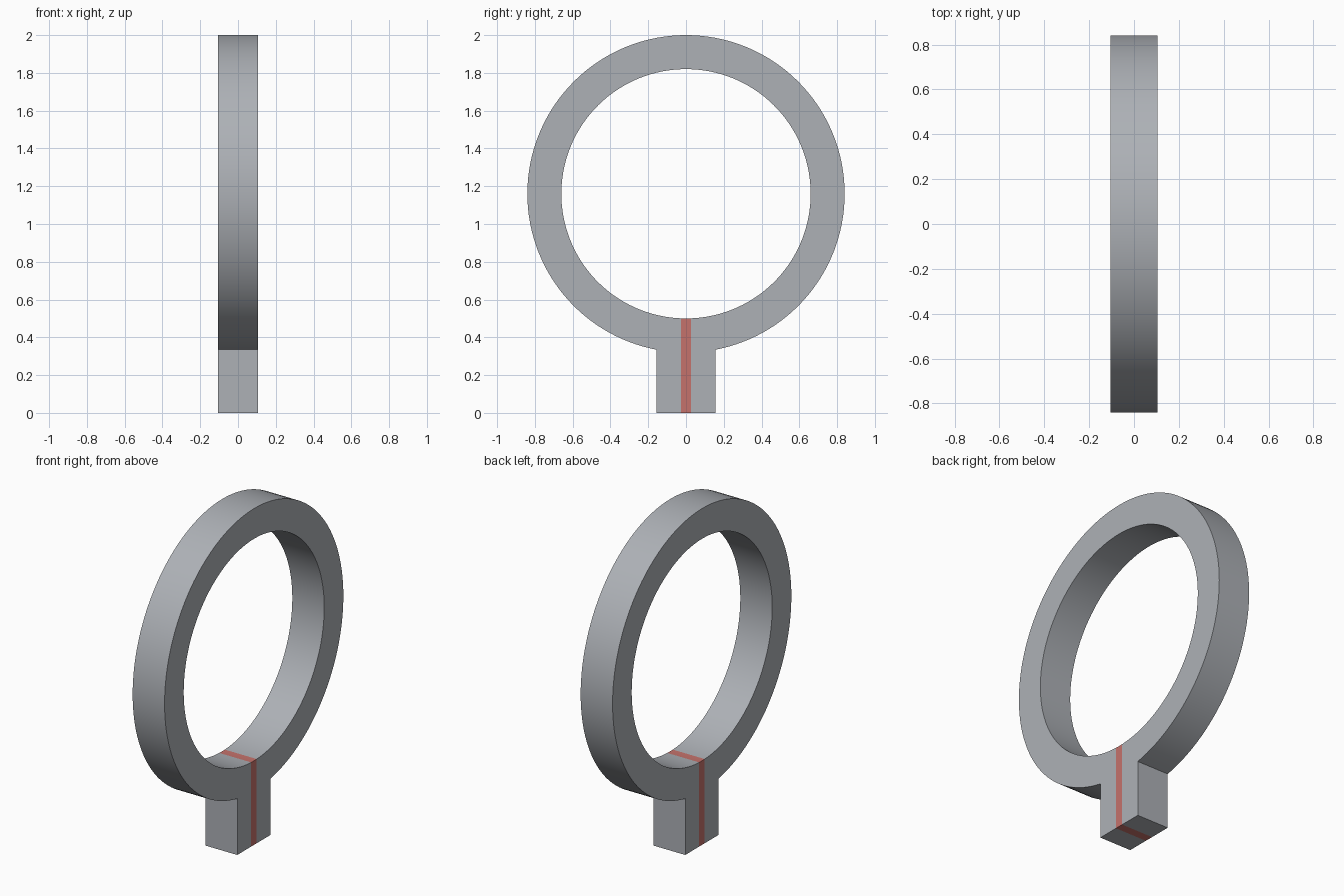
import bpy, bmesh, math

if "Cube" in bpy.data.objects:
    bpy.data.objects.remove(bpy.data.objects["Cube"])

HALF_X = 0.105            # half thickness of the plate
CZ, R_OUT, R_IN = 1.16, 0.84, 0.66
TAB, SLOT = 0.157, 0.026  # half widths of the foot and of the red insert


def material(name, rgb):
    m = bpy.data.materials.new(name)
    m.diffuse_color = (*rgb, 1)
    m.use_nodes = True
    m.node_tree.nodes["Principled BSDF"].inputs["Base Color"].default_value = m.diffuse_color
    return m


def arc(radius, start, end, n):
    """Points (y, z) on a circle; angle measured from the bottom."""
    return [(radius * math.sin(start + (end - start) * i / n),
             CZ - radius * math.cos(start + (end - start) * i / n))
            for i in range(n + 1)]


def prism(name, outline, mat):
    """Extrude a (y, z) outline along x."""
    bm = bmesh.new()
    face = bm.faces.new([bm.verts.new((-HALF_X, y, z)) for y, z in outline])
    out = bmesh.ops.extrude_face_region(bm, geom=[face])
    verts = [g for g in out["geom"] if isinstance(g, bmesh.types.BMVert)]
    bmesh.ops.translate(bm, verts=verts, vec=(2 * HALF_X, 0, 0))
    bmesh.ops.recalc_face_normals(bm, faces=bm.faces)
    mesh = bpy.data.meshes.new(name)
    bm.to_mesh(mesh)
    bm.free()
    mesh.materials.append(mat)
    obj = bpy.data.objects.new(name, mesh)
    bpy.context.collection.objects.link(obj)
    bpy.ops.object.select_all(action='DESELECT')
    obj.select_set(True)
    bpy.context.view_layer.objects.active = obj
    bpy.ops.object.shade_smooth_by_angle(angle=math.radians(30))
    return obj


grey = material("steel grey", (0.42, 0.44, 0.47))
red = material("muted red", (0.56, 0.17, 0.15))

# Split ring with its foot: inner arc, then outer arc back, then the foot ends
a_in = math.asin(SLOT / R_IN)
a_out = math.asin(TAB / R_OUT)
full = 2 * math.pi
ring = arc(R_IN, a_in, full - a_in, 128)
ring += [(-SLOT, 0), (-TAB, 0)]
ring += arc(R_OUT, full - a_out, a_out, 128)
ring += [(TAB, 0), (SLOT, 0)]
prism("split_ring", ring, grey)

# Red insert filling the split
prism("red_insert", [(-SLOT, 0), (SLOT, 0)] + arc(R_IN, a_in, -a_in, 4), red)
